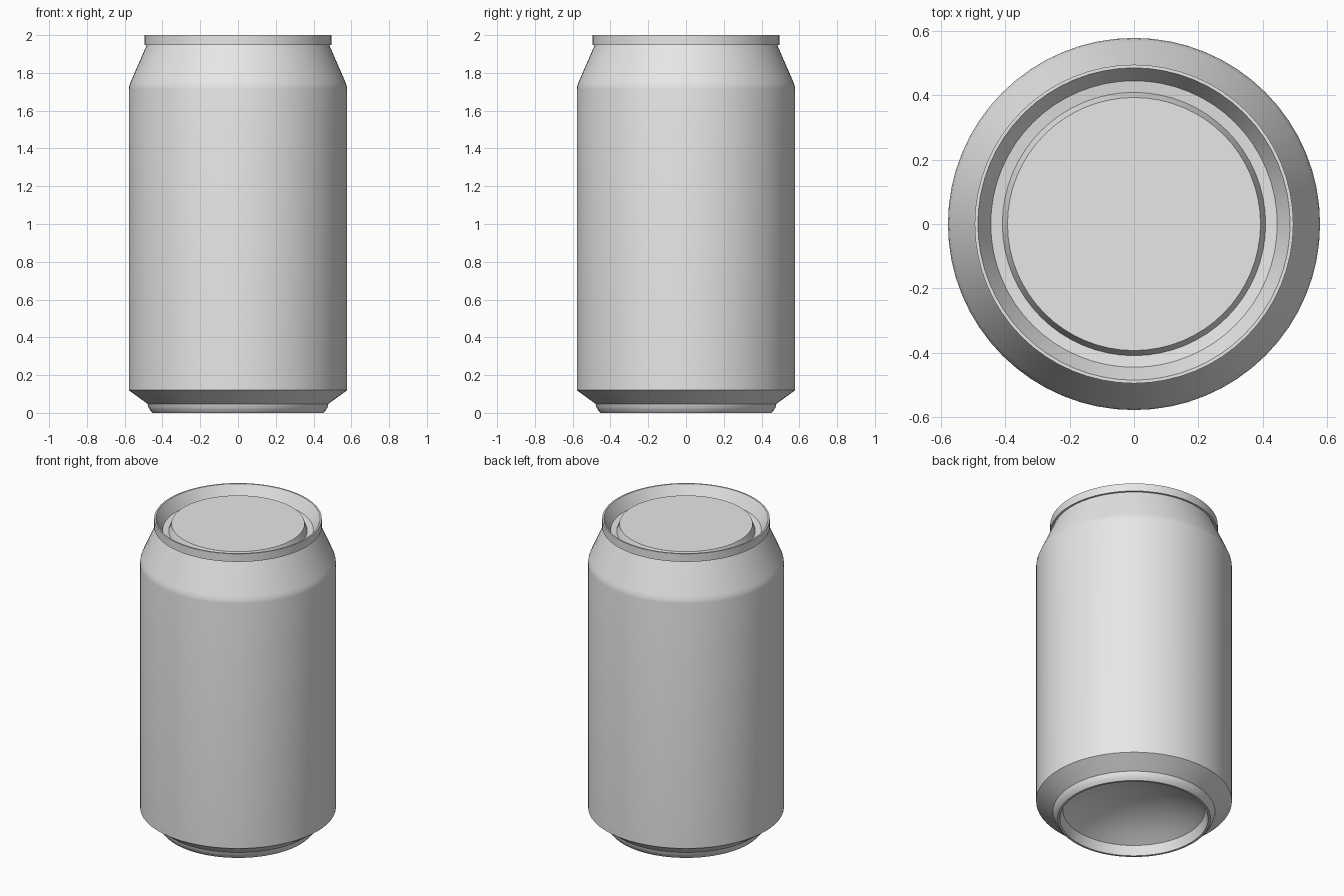
import bpy, bmesh, math

cube = bpy.data.objects.get("Cube")
if cube:
    bpy.data.objects.remove(cube, do_unlink=True)

SEGMENTS = 64

# One bare metal colour
metal = bpy.data.materials.new("plain grey metal")
metal.use_nodes = True
metal.diffuse_color = (0.8, 0.8, 0.8, 1)
metal.node_tree.nodes["Principled BSDF"].inputs["Base Color"].default_value = (0.8, 0.8, 0.8, 1)


def lathe(name, profile):
    """Turn (radius, height) points about z, ordered so that faces point outward."""
    bm = bmesh.new()
    rings = []
    for r, z in profile:
        if r == 0:
            rings.append([bm.verts.new((0, 0, z))] * SEGMENTS)
        else:
            angles = [2 * math.pi * k / SEGMENTS for k in range(SEGMENTS)]
            rings.append([bm.verts.new((r * math.cos(a), r * math.sin(a), z)) for a in angles])
    for low, high in zip(rings, rings[1:]):
        for k in range(SEGMENTS):
            n = (k + 1) % SEGMENTS
            corners = list(dict.fromkeys((low[k], low[n], high[n], high[k])))
            bm.faces.new(corners)
    mesh = bpy.data.meshes.new(name)
    bm.to_mesh(mesh)
    bm.free()
    mesh.materials.append(metal)
    obj = bpy.data.objects.new(name, mesh)
    bpy.context.collection.objects.link(obj)
    bpy.ops.object.select_all(action='DESELECT')
    bpy.context.view_layer.objects.active = obj
    obj.select_set(True)
    bpy.ops.object.shade_smooth_by_angle(angle=math.radians(30))
    return obj


# Base: domed underside, standing ring and flared chamfer
dome_r, dome_z, dome_h = 0.42, 0.06, 0.13
sphere_r = (dome_r ** 2 + dome_h ** 2) / (2 * dome_h)
dome = []
for i in range(9):
    r = dome_r * i / 8
    dome.append((r, dome_z + dome_h - sphere_r + math.sqrt(sphere_r ** 2 - r ** 2)))
foot = [(0.438, 0.0), (0.452, 0.0), (0.466, 0.015), (0.474, 0.03), (0.479, 0.048)]
lathe("base", dome + foot + [(0.578, 0.12)])

# Body: straight wall, softened shoulder and tapered neck
lathe("body", [(0.578, 0.12), (0.578, 1.715), (0.575, 1.735), (0.567, 1.755), (0.483, 1.948)])

# Lid: rim, sloping inner wall, groove and raised centre panel
lathe("lid", [(0.483, 1.948), (0.495, 1.948), (0.495, 2.0), (0.485, 2.0),
              (0.445, 1.925), (0.409, 1.92), (0.393, 1.967), (0, 1.967)])
